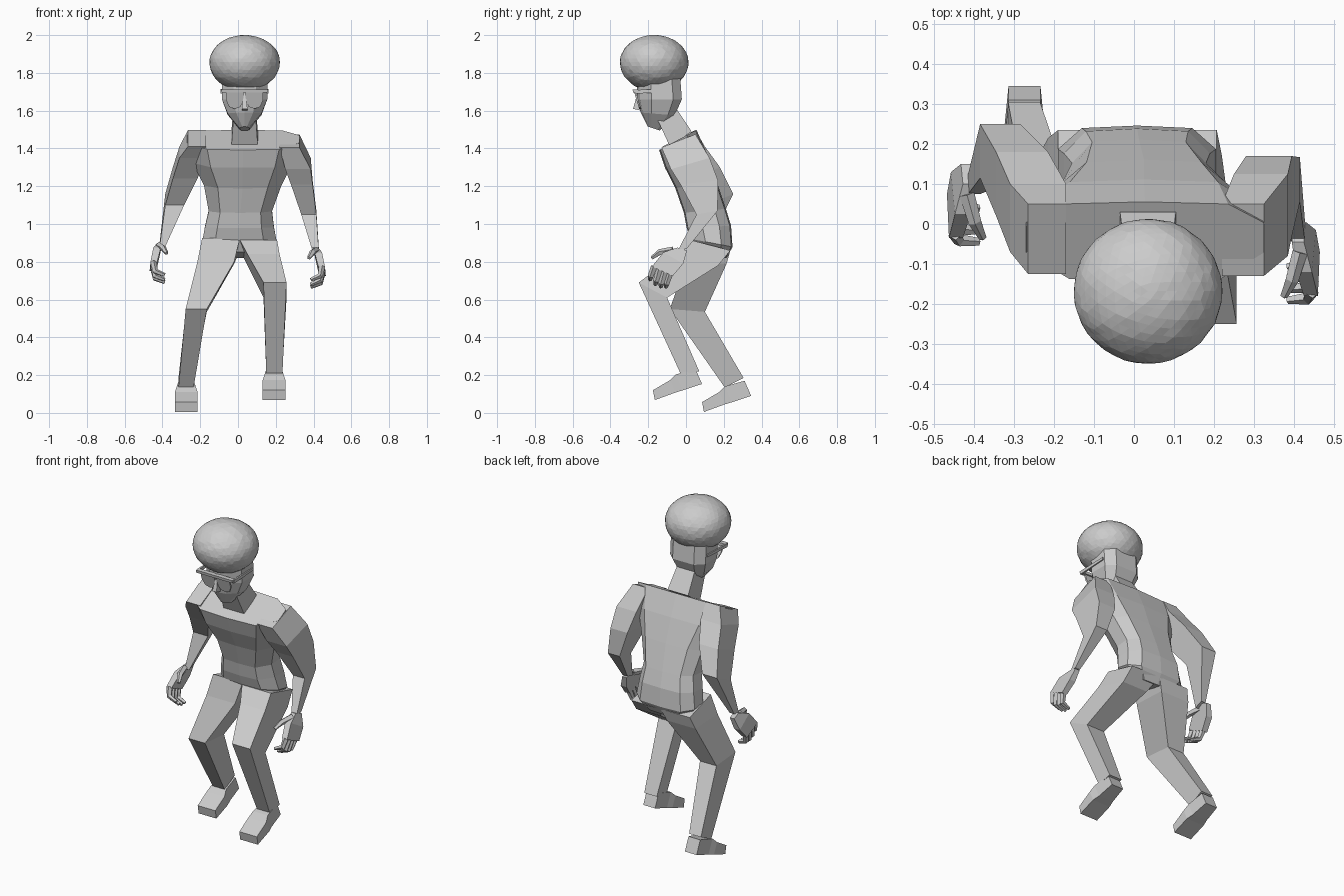
import bpy, bmesh, random
from math import sin, cos, pi
from mathutils import Vector

random.seed(3)

BOX = [(0, 0), (1, 0), (1, 1), (0, 1)]
BODY = [(0, .35), (.18, 0), (.5, -.03), (.82, 0), (1, .35), (1, .75), (.85, 1), (.5, 1.03), (.15, 1), (0, .75)]
HEAD = [(0, .3), (.25, .03), (.5, -.03), (.75, .03), (1, .3), (1, .8), (.8, 1), (.2, 1), (0, .8)]


def finish(name, bm):
    bmesh.ops.recalc_face_normals(bm, faces=bm.faces)
    mesh = bpy.data.meshes.new(name)
    bm.to_mesh(mesh)
    bm.free()
    ob = bpy.data.objects.new(name, mesh)
    bpy.context.collection.objects.link(ob)
    return ob


def skin(bm, rings):
    rows = [[bm.verts.new(p) for p in r] for r in rings]
    n = len(rows[0])
    for a, b in zip(rows, rows[1:]):
        for i in range(n):
            bm.faces.new((a[i], a[(i + 1) % n], b[(i + 1) % n], b[i]))
    bm.faces.new(rows[0])
    bm.faces.new(rows[-1])


def loft(name, sections, profile=BOX):
    """Each section: x range, front (y, z), back (y, z)."""
    rings = []
    for x0, x1, f, b in sections:
        rings.append([(x0 + (x1 - x0) * u, f[0] + (b[0] - f[0]) * t, f[1] + (b[1] - f[1]) * t)
                      for u, t in profile])
    bm = bmesh.new()
    skin(bm, rings)
    return finish(name, bm)


def tube(bm, pts, radii, sides=5):
    """Tapered tube along a short path."""
    pts = [Vector(p) for p in pts]
    rings = []
    for i, p in enumerate(pts):
        d = (pts[min(i + 1, len(pts) - 1)] - pts[max(i - 1, 0)]).normalized()
        s = d.cross(Vector((1, 0.1, 0))).normalized()
        t = d.cross(s)
        rings.append([p + radii[i] * (s * cos(2 * pi * k / sides) + t * sin(2 * pi * k / sides))
                      for k in range(sides)])
    skin(bm, rings)


# Torso leaning forward over the hips
loft("torso", [
    (-.12, .14, (.06, .85), (.21, .82)),
    (-.19, .205, (.03, .92), (.24, .88)),
    (-.175, .19, (.01, .98), (.232, .99)),
    (-.155, .18, (-.005, 1.06), (.205, 1.08)),
    (-.18, .23, (-.05, 1.19), (.155, 1.23)),
    (-.24, .29, (-.105, 1.30), (.105, 1.37)),
    (-.27, .325, (-.137, 1.395), (.05, 1.495)),
], BODY)

# Neck and head
loft("neck", [
    (-.035, .105, (-.085, 1.41), (.03, 1.49)),
    (-.025, .095, (-.15, 1.55), (-.05, 1.61)),
])
loft("head", [
    (.01, .06, (-.2, 1.515), (-.14, 1.495)),
    (-.055, .125, (-.235, 1.59), (-.06, 1.575)),
    (-.085, .155, (-.25, 1.66), (-.022, 1.66)),
    (-.085, .155, (-.255, 1.75), (-.03, 1.77)),
], HEAD)
loft("nose", [
    (.02, .05, (-.28, 1.61), (-.235, 1.60)),
    (.03, .04, (-.258, 1.69), (-.24, 1.69)),
])

# Rounded hair, flattened underneath
bm = bmesh.new()
bmesh.ops.create_icosphere(bm, subdivisions=4, radius=1)
for v in bm.verts:
    k = 1 + random.uniform(-.012, .004)
    x, y, z = v.co * k
    v.co = (.035 + .187 * x, -.168 + .182 * y, max(1.857 + (.144 if z > 0 else .155) * z, 1.722))
bmesh.ops.remove_doubles(bm, verts=bm.verts, dist=.012)
finish("hair", bm)

# Spectacles: two D-shaped lenses, brow bar, side arms
LENS = [(-.046, .04), (.046, .04), (.046, -.005), (.03, -.04), (0, -.05), (-.03, -.04), (-.046, -.005)]
for side, cx in (("left", -.017), ("right", .087)):
    bm = bmesh.new()
    skin(bm, [[(cx + x, -.263 - .3 * z + d, 1.66 + z) for x, z in LENS] for d in (0, .01)])
    finish(side + "_lens", bm)
loft("glasses_brow_bar", [
    (-.088, .158, (-.28, 1.695), (-.255, 1.695)),
    (-.088, .158, (-.283, 1.712), (-.255, 1.712)),
])
for side, x in (("left", -.092), ("right", .152)):
    loft(side + "_glasses_arm", [
        (x, x + .01, (-.27, 1.69), (-.08, 1.70)),
        (x, x + .01, (-.27, 1.71), (-.08, 1.715)),
    ])

# Arms: shoulder, deltoid, upper arm, elbow, wrist
loft("left_arm", [
    (-.265, -.17, (-.125, 1.41), (.05, 1.497)),
    (-.31, -.17, (-.07, 1.35), (.1, 1.41)),
    (-.345, -.215, (.02, 1.24), (.18, 1.30)),
    (-.385, -.285, (.115, 1.10), (.25, 1.16)),
    (-.415, -.385, (.075, .88), (.125, .90)),
])
loft("right_arm", [
    (.22, .325, (-.13, 1.405), (.05, 1.475)),
    (.25, .385, (-.08, 1.29), (.125, 1.35)),
    (.28, .395, (-.03, 1.21), (.17, 1.23)),
    (.335, .415, (.055, 1.05), (.167, 1.07)),
    (.395, .428, (-.045, .855), (.005, .87)),
])


# Hands: cupped palm, four curled fingers, thumb
def hand(name, place):
    bm = bmesh.new()

    def at(points):
        return [place(*p) for p in points]

    skin(bm, [at(r) for r in (
        [(.395, -.045, .875), (.425, -.045, .875), (.43, .005, .86), (.4, .005, .86)],
        [(.405, -.12, .85), (.445, -.12, .85), (.455, -.015, .79), (.415, -.015, .79)],
        [(.425, -.18, .775), (.46, -.18, .775), (.465, -.07, .725), (.43, -.07, .725)],
    )])
    for i in range(4):
        y, z = -.168 + .028 * i, .775 - .013 * i
        drop = (.0, .012, .012, .0)[i]
        tube(bm, at([(.445, y, z), (.435, y - .018, z - .05 - drop),
                     (.385, y - .022, z - .07 - drop)]), (.018, .016, .01))
    tube(bm, at([(.415, -.07, .86), (.395, -.14, .85), (.375, -.18, .82)]), (.02, .017, .01))
    finish(name, bm)


hand("right_hand", lambda x, y, z: (x, y, z))
hand("left_hand", lambda x, y, z: (-x - .003, y + .145, z + .025))

# Legs: hip, knee, ankle
loft("left_leg", [
    (-.19, .01, (.03, .925), (.235, .86)),
    (-.215, -.02, (.0, .80), (.215, .79)),
    (-.277, -.165, (-.085, .55), (.1, .535)),
    (-.315, -.235, (.205, .135), (.305, .185)),
])
loft("right_leg", [
    (.01, .207, (.025, .915), (.235, .86)),
    (.05, .22, (-.05, .84), (.17, .78)),
    (.135, .257, (-.25, .69), (-.1, .61)),
    (.15, .235, (-.025, .20), (.07, .22)),
])


# Feet, heel raised with the toes pointing down
def foot(name, x, y, z):
    loft(name, [
        (x - .04, x + .04, (y + .225, z + .165), (y + .26, z + .085)),
        (x - .05, x + .05, (y + .12, z + .135), (y + .16, z + .052)),
        (x - .06, x + .06, (y + .09, z + .105), (y + .12, z + .04)),
        (x - .06, x + .06, (y, z + .052), (y + .01, z)),
    ])


foot("left_foot", -.274, .085, .005)
foot("right_foot", .191, -.175, .068)
